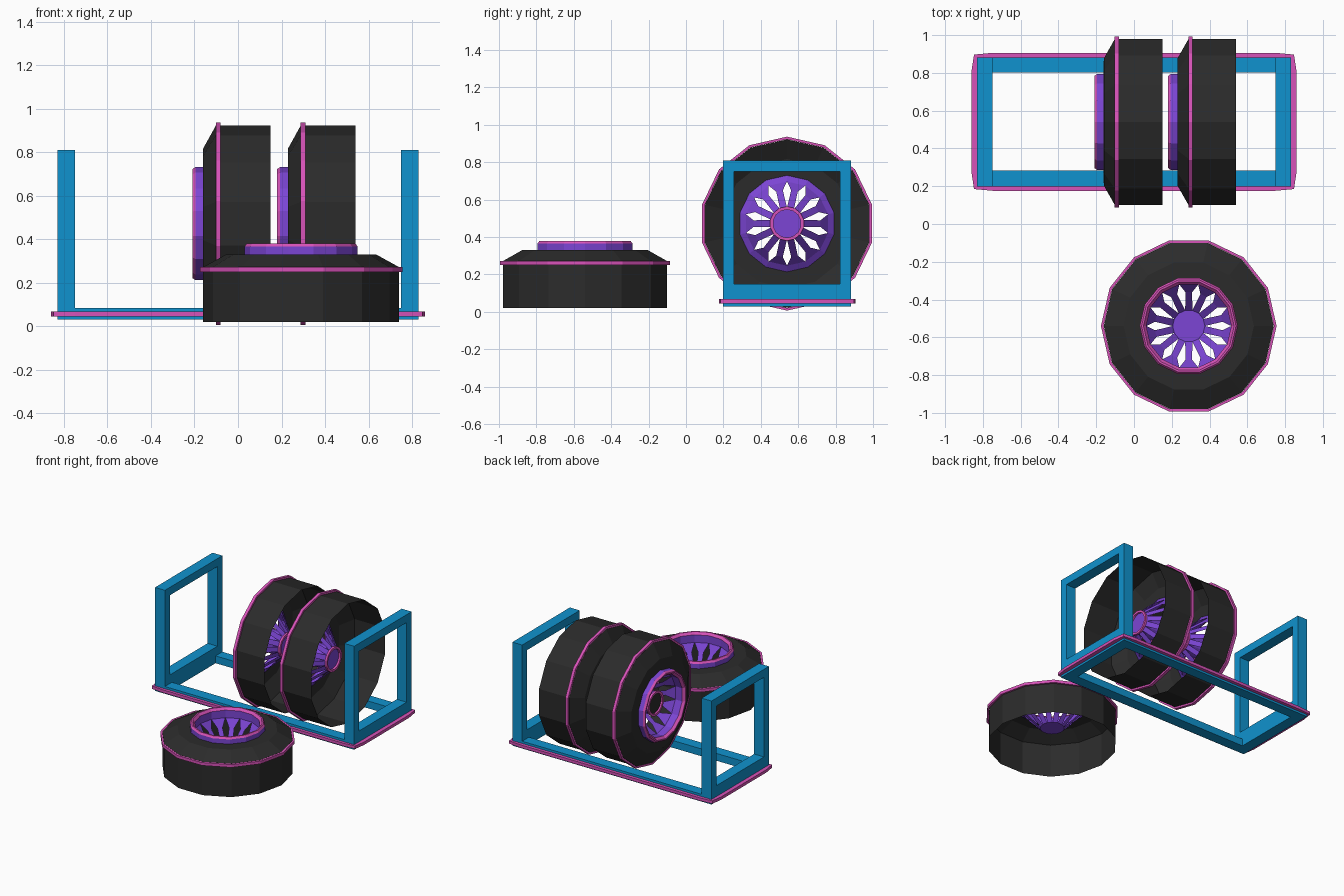
import bpy, bmesh, math
from mathutils import Matrix

if "Cube" in bpy.data.objects:
    bpy.data.objects.remove(bpy.data.objects["Cube"])

N = 14  # sides of every wheel part


def material(name, col):
    m = bpy.data.materials.new(name)
    m.diffuse_color = (*col, 1)
    m.use_nodes = True
    m.node_tree.nodes["Principled BSDF"].inputs["Base Color"].default_value = m.diffuse_color
    return m


BLACK = material("rubber black", (0.024, 0.024, 0.024))
PINK = material("trim pink", (0.68, 0.085, 0.48))
PURPLE = material("rim purple", (0.2, 0.06, 0.66))
BLUE = material("frame blue", (0.005, 0.29, 0.62))


def finish(name, bm, mat, matrix=Matrix()):
    bmesh.ops.recalc_face_normals(bm, faces=bm.faces)
    me = bpy.data.meshes.new(name)
    bm.to_mesh(me)
    bm.free()
    me.materials.append(mat)
    ob = bpy.data.objects.new(name, me)
    ob.matrix_world = matrix
    bpy.context.collection.objects.link(ob)
    return ob


def polar(r, a, z):
    return (r * math.cos(a), r * math.sin(a), z)


def lathe(name, profile, mat, matrix, closed=False):
    """Spin (radius, height) points around local z; radius 0 makes a cap."""
    bm = bmesh.new()
    rings = [[bm.verts.new(polar(r, 2 * math.pi * i / N, z)) for i in range(N)]
             for r, z in profile]
    pairs = list(zip(rings, rings[1:]))
    if closed:
        pairs.append((rings[-1], rings[0]))
    for a, b in pairs:
        for i in range(N):
            j = (i + 1) % N
            bm.faces.new((a[i], a[j], b[j], b[i]))
    return finish(name, bm, mat, matrix)


def disc(name, r, z, mat, matrix):
    bm = bmesh.new()
    bm.faces.new([bm.verts.new(polar(r, 2 * math.pi * i / N, z)) for i in range(N)])
    return finish(name, bm, mat, matrix)


def spoke_dish(name, matrix):
    """Deep cone with a pointed slot on each of its N directions."""
    bm = bmesh.new()

    def ring(r, z, off=0.0):
        return [bm.verts.new(polar(r, 2 * math.pi * i / N + off, z)) for i in range(N)]

    tip_in = ring(0.085, 0.15)
    left, right = ring(0.18, 0.25, 0.125), ring(0.18, 0.25, -0.125)
    tip_out = ring(0.225, 0.305)
    rim = ring(0.258, 0.328)
    bm.faces.new(tip_in)
    for i in range(N):
        j = (i + 1) % N
        bm.faces.new((tip_in[i], left[i], right[j], tip_in[j]))
        bm.faces.new((left[i], tip_out[i], tip_out[j], right[j]))
        bm.faces.new((tip_out[i], rim[i], rim[j], tip_out[j]))
    return finish(name, bm, PURPLE, matrix)


def wheel(name, matrix, hub):
    # open tyre shell
    lathe(name + "_tyre", [(0.45, 0.02), (0.45, 0.272), (0.345, 0.33), (0.25, 0.331)],
          BLACK, matrix)
    # trim band around the shoulder
    lathe(name + "_band", [(0.451, 0.25), (0.465, 0.25), (0.465, 0.272), (0.451, 0.272)],
          PINK, matrix, True)
    # raised rim with trim lip
    lathe(name + "_rim_wall", [(0.26, 0.33), (0.26, 0.366)], PURPLE, matrix)
    lathe(name + "_rim_lip", [(0.26, 0.366), (0.25, 0.38), (0.24, 0.38), (0.225, 0.362)],
          PINK, matrix)
    lathe(name + "_rim_inner", [(0.225, 0.362), (0.225, 0.305)], PURPLE, matrix)
    spoke_dish(name + "_spokes", matrix)
    if hub:
        # centre hub tube with trimmed ends
        lathe(name + "_hub", [(0.083, 0.15), (0.083, 0.285)], PURPLE, matrix)
        for end, z in (("outer", 0.285), ("inner", 0.135)):
            lathe(name + "_hub_ring_" + end,
                  [(0.075, z), (0.092, z), (0.092, z + 0.015), (0.075, z + 0.015)],
                  PINK, matrix, True)
        disc(name + "_hub_cap", 0.078, 0.287, BLACK, matrix)


def box(name, x0, x1, y0, y1, z0, z1):
    bm = bmesh.new()
    bmesh.ops.create_cube(bm, size=1)
    for v in bm.verts:
        v.co = (x1 if v.co.x > 0 else x0, y1 if v.co.y > 0 else y0, z1 if v.co.z > 0 else z0)
    return finish(name, bm, BLUE)


# one wheel lying flat, two standing in the rack
wheel("flat_wheel", Matrix.Translation((0.29, -0.54, 0)), False)
for k, x in enumerate((0.17, 0.56)):
    wheel("standing_wheel_%d" % (k + 1),
          Matrix.Translation((x, 0.54, 0.472)) @ Matrix.Rotation(-math.pi / 2, 4, 'Y'), True)

# rack: long rails and two upright end frames
for side, y0, y1 in (("front", 0.198, 0.282), ("back", 0.802, 0.882)):
    box("rail_" + side, -0.75, 0.75, y0, y1, 0.03, 0.085)
for side, x0, x1 in (("left", -0.83, -0.748), ("right", 0.748, 0.83)):
    box("post_front_" + side, x0, x1, 0.198, 0.257, 0.03, 0.81)
    box("post_back_" + side, x0, x1, 0.823, 0.882, 0.03, 0.81)
    box("top_bar_" + side, x0, x1, 0.257, 0.823, 0.75, 0.81)
    box("bottom_bar_" + side, x0, x1, 0.257, 0.823, 0.03, 0.15)

# trim skirt around the rack base, with slightly bowed edges
q = [(0.86, 0.27), (0.847, 0.356), (0.75, 0.365)]
outer = q + [(-x, y) for x, y in q[::-1]]
outer += [(-x, -y) for x, y in outer]
bm = bmesh.new()
loops = []
for pts, z in ((outer, 0.046), (outer, 0.068), (None, 0.068), (None, 0.046)):
    if pts is None:
        pts = [(max(-0.825, min(0.825, x)), max(-0.335, min(0.335, y))) for x, y in outer]
    loops.append([bm.verts.new((x, y + 0.541, z)) for x, y in pts])
for k in range(4):
    a, b = loops[k], loops[(k + 1) % 4]
    for i in range(len(a)):
        j = (i + 1) % len(a)
        bm.faces.new((a[i], a[j], b[j], b[i]))
finish("base_trim", bm, PINK)
